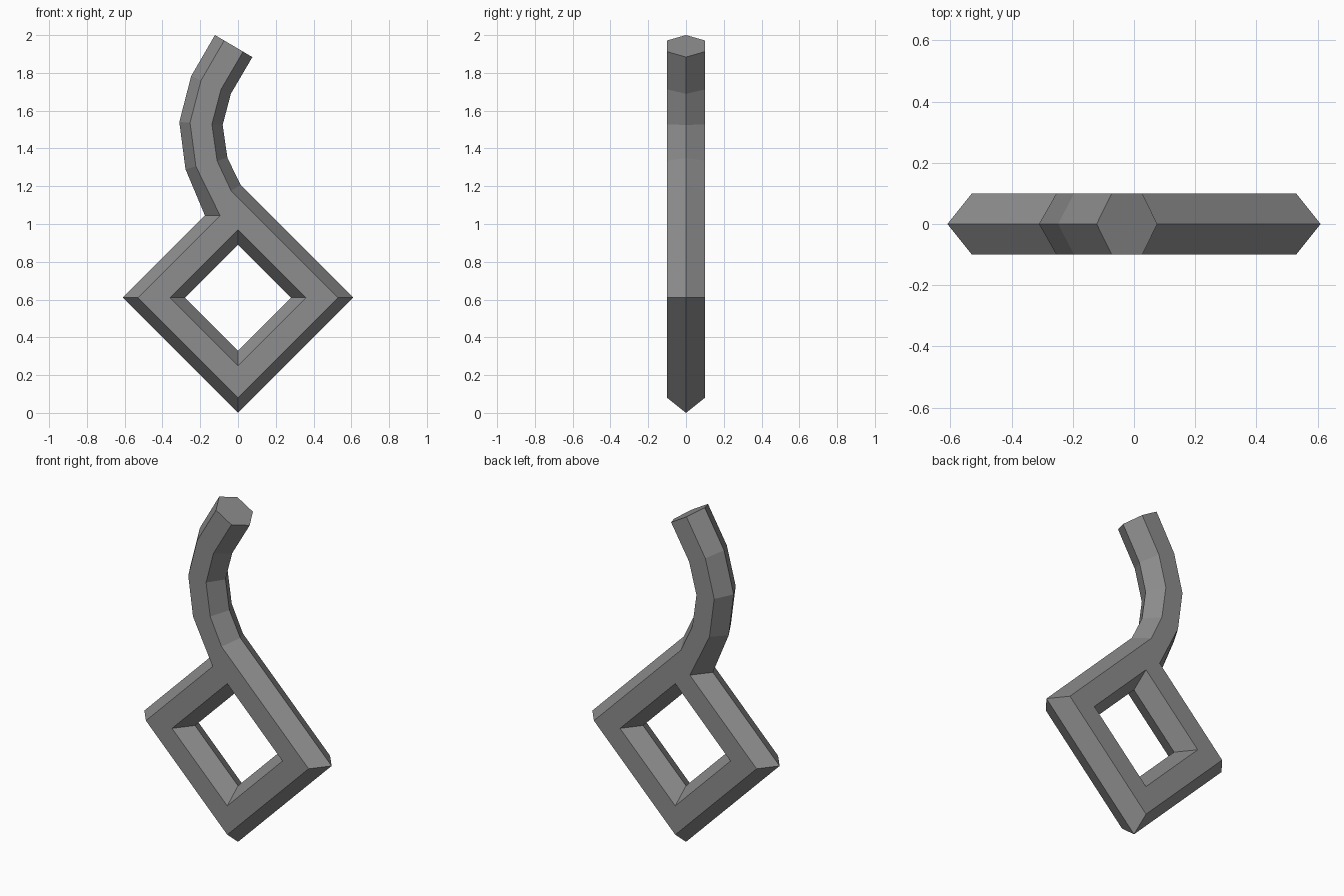
import bpy, bmesh
from math import sin, cos, radians

cube = bpy.data.objects.get("Cube")
if cube:
    bpy.data.objects.remove(cube)

DEPTH = 0.1          # half thickness in y
MID_Z = 0.61         # centre height of the diamond
OUT, OUT_FLAT, IN_FLAT, IN = 0.61, 0.53, 0.36, 0.28
bm = bmesh.new()


def ridge(peak, flat):
    """Three verts across one rim: mid ridge, front edge, back edge."""
    return [bm.verts.new((peak[0], 0, peak[1])),
            bm.verts.new((flat[0], -DEPTH, flat[1])),
            bm.verts.new((flat[0], DEPTH, flat[1]))]


def diamond_corner(dx, dz, peak, flat):
    return ridge((dx * peak, MID_Z + dz * peak), (dx * flat, MID_Z + dz * flat))


def rim_faces(chain):
    for a, b in zip(chain, chain[1:]):
        for side in (1, 2):
            bm.faces.new((a[0], b[0], b[side], a[side]))


def flat_faces(chain_a, chain_b):
    for i in range(len(chain_a) - 1):
        for side in (1, 2):
            bm.faces.new((chain_a[i][side], chain_a[i + 1][side],
                          chain_b[i + 1][side], chain_b[i][side]))


def on_edge(x, sign, size):
    """Point on an upper edge line of the diamond."""
    return (x, MID_Z + size - sign * x)


# Diamond frame, with its top corner opened for the stem
corners = [(1, 0), (0, -1), (-1, 0)]
join_right = ridge(on_edge(0.015, 1, OUT), on_edge(-0.037, 1, OUT_FLAT))
join_left = ridge(on_edge(-0.175, -1, OUT), on_edge(-0.095, -1, OUT_FLAT))
outer = [join_right] + [diamond_corner(*c, OUT, OUT_FLAT) for c in corners] + [join_left]
inner_top = diamond_corner(0, 1, IN, IN_FLAT)
inner = [inner_top] + [diamond_corner(*c, IN, IN_FLAT) for c in corners] + [inner_top]
rim_faces(outer)
rim_faces(inner)
flat_faces(outer, inner)
for side in (1, 2):
    bm.faces.new((join_left[side], inner_top[side], join_right[side]))

# Curved hexagonal stem: centre x, centre z, tilt of each section
left, right = [join_left], [join_right]
for x, z, tilt in [(-0.167, 1.32, 15), (-0.196, 1.532, -4),
                   (-0.143, 1.736, -24), (-0.023, 1.942, -30.5)]:
    ux, uz = cos(radians(tilt)), sin(radians(tilt))
    for chain, s in ((left, -1), (right, 1)):
        chain.append(ridge((x + s * 0.115 * ux, z + s * 0.115 * uz),
                           (x + s * 0.058 * ux, z + s * 0.058 * uz)))
rim_faces(left)
rim_faces(right)
flat_faces(left, right)
a, b = left[-1], right[-1]
bm.faces.new((a[0], a[1], b[1], b[0], b[2], a[2]))

bmesh.ops.recalc_face_normals(bm, faces=bm.faces[:])
mesh = bpy.data.meshes.new("diamond_frame_with_stem")
bm.to_mesh(mesh)
bm.free()
obj = bpy.data.objects.new("diamond_frame_with_stem", mesh)
bpy.context.collection.objects.link(obj)

# Grey metal
color = (0.27, 0.27, 0.27, 1)
mat = bpy.data.materials.new("grey")
mat.use_nodes = True
mat.diffuse_color = color
mat.node_tree.nodes["Principled BSDF"].inputs["Base Color"].default_value = color
mesh.materials.append(mat)
